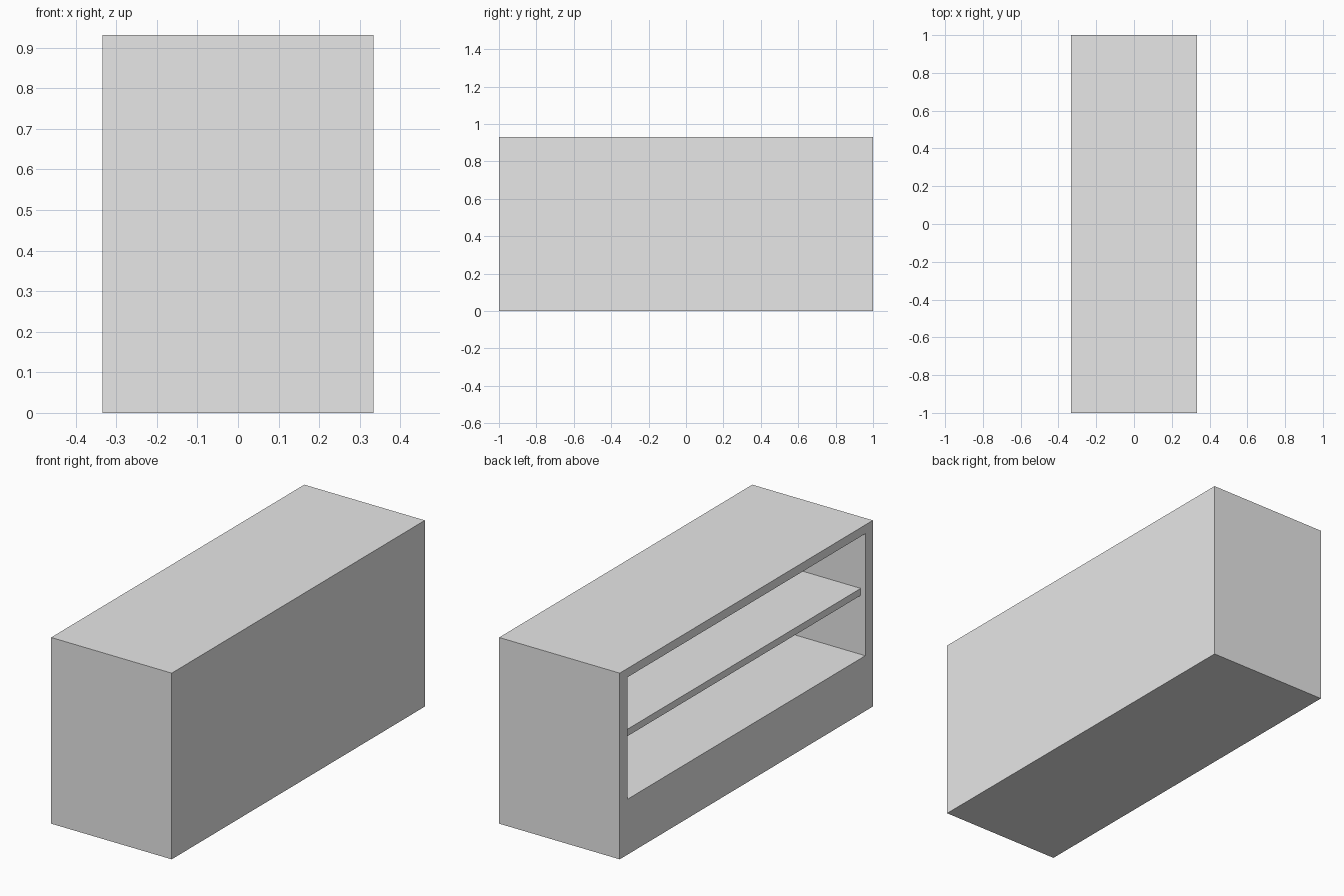
import bpy
import bmesh
from mathutils import Vector

cube = bpy.data.objects.get("Cube")
if cube:
    bpy.data.objects.remove(cube, do_unlink=True)

# Overall size and board thicknesses
W, L, H = 0.667, 2.0, 0.931
SIDE, TOP, BACK, BASE = 0.06, 0.044, 0.05, 0.277
SHELF_TOP, SHELF_THICK, SHELF_INSET = 0.607, 0.035, 0.025
X, Y = W / 2, L / 2

grey = bpy.data.materials.new("light_grey")
grey.use_nodes = True
colour = (0.8, 0.8, 0.8, 1.0)
grey.diffuse_color = colour
grey.node_tree.nodes["Principled BSDF"].inputs["Base Color"].default_value = colour


def box(name, low, high):
    """Flat-faced box between two opposite corners."""
    low, high = Vector(low), Vector(high)
    bm = bmesh.new()
    bmesh.ops.create_cube(bm, size=1)
    for v in bm.verts:
        v.co = (low + high) / 2 + v.co * (high - low)
    mesh = bpy.data.meshes.new(name)
    bm.to_mesh(mesh)
    bm.free()
    mesh.materials.append(grey)
    obj = bpy.data.objects.new(name, mesh)
    bpy.context.collection.objects.link(obj)
    return obj


def cut(target, low, high):
    """Hollow out a box-shaped space."""
    cutter = box(target.name + "_cutter", low, high)
    cutter.hide_render = True
    mod = target.modifiers.new("opening", "BOOLEAN")
    mod.operation = "DIFFERENCE"
    mod.solver = "EXACT"
    mod.object = cutter
    bpy.context.view_layer.update()
    graph = bpy.context.evaluated_depsgraph_get()
    result = bpy.data.meshes.new_from_object(target.evaluated_get(graph))
    target.modifiers.clear()
    target.data = result
    bpy.data.objects.remove(cutter, do_unlink=True)


# Cabinet body, open along one long side above a solid base
cabinet = box("cabinet_body", (-X, -Y, 0), (X, Y, H))
cut(cabinet, (-X - 0.1, -Y + SIDE, BASE), (X - BACK, Y - SIDE, H - TOP))

# Shelf set slightly back from the opening
box("shelf", (-X + SHELF_INSET, -Y + SIDE, SHELF_TOP - SHELF_THICK),
    (X - BACK, Y - SIDE, SHELF_TOP))
